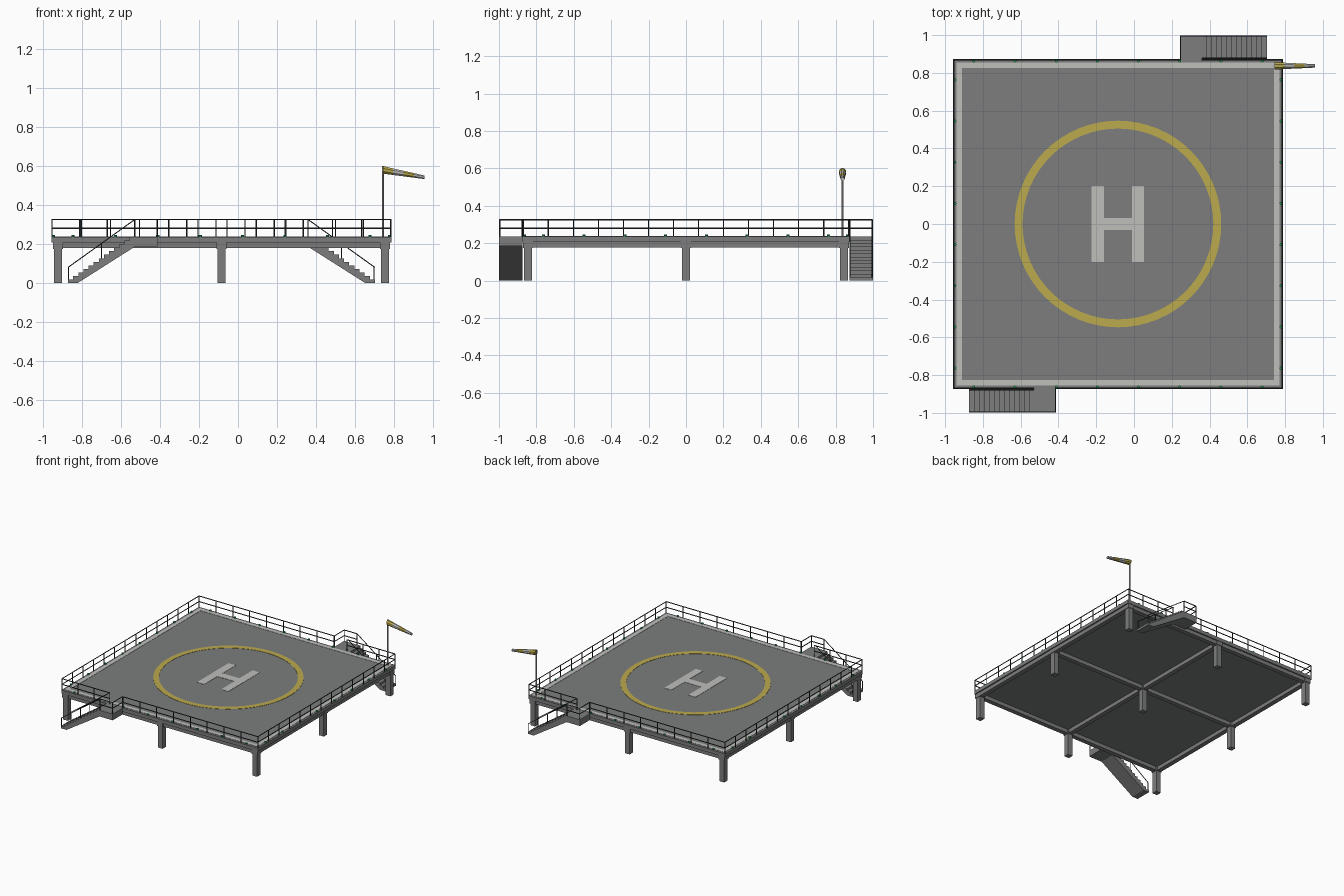
import bpy, bmesh, math
from mathutils import Vector

if "Cube" in bpy.data.objects:
    bpy.data.objects.remove(bpy.data.objects["Cube"])

CX = -0.085          # deck centre in x; parts are built around it
H = 0.873            # deck half size
TOP = 0.236          # deck surface height
RAIL = 0.326         # handrail height
R = 0.0035           # rail half thickness


def mat(name, r, g, b):
    m = bpy.data.materials.new(name)
    m.diffuse_color = (r, g, b, 1)
    m.use_nodes = True
    m.node_tree.nodes["Principled BSDF"].inputs["Base Color"].default_value = m.diffuse_color
    return m


GREY = mat("deck_grey", 0.20, 0.207, 0.203)
WHITE = mat("marking_white", 0.52, 0.53, 0.50)
YELLOW = mat("marking_yellow", 0.50, 0.40, 0.075)
DARK = mat("rail_dark", 0.035, 0.04, 0.04)
GREEN = mat("light_green", 0.02, 0.32, 0.09)
STEEL = mat("pole_grey", 0.42, 0.43, 0.42)


def finish(bm, name, mats, turn=0.0):
    bmesh.ops.recalc_face_normals(bm, faces=bm.faces[:])
    me = bpy.data.meshes.new(name)
    bm.to_mesh(me)
    bm.free()
    for m in mats:
        me.materials.append(m)
    ob = bpy.data.objects.new(name, me)
    ob.location.x = CX
    ob.rotation_euler.z = turn
    bpy.context.collection.objects.link(ob)
    return ob


def box(bm, x0, x1, y0, y1, z0, z1):
    vs = bmesh.ops.create_cube(bm, size=1)["verts"]
    for v in vs:
        v.co = Vector(((x0 + x1) / 2 + v.co.x * (x1 - x0),
                       (y0 + y1) / 2 + v.co.y * (y1 - y0),
                       (z0 + z1) / 2 + v.co.z * (z1 - z0)))


def rod(bm, a, b, r=R, n=6):
    a, b = Vector(a), Vector(b)
    d = b - a
    vs = bmesh.ops.create_cone(bm, cap_ends=True, segments=n, radius1=r,
                               radius2=r, depth=d.length)["verts"]
    q = Vector((0, 0, 1)).rotation_difference(d.normalized())
    for v in vs:
        v.co = q @ v.co + (a + b) / 2


def fence(bm, a, b, n):
    """Straight run of railing: n bays, top rail and mid rail."""
    a, b = Vector((*a, 0)), Vector((*b, 0))
    for z in (RAIL, (RAIL + TOP) / 2):
        rod(bm, a + Vector((0, 0, z)), b + Vector((0, 0, z)))
    for i in range(n + 1):
        p = a.lerp(b, i / n)
        rod(bm, (p.x, p.y, TOP - 0.005), (p.x, p.y, RAIL))


# Deck slab
bm = bmesh.new()
box(bm, -H, H, -H, H, 0.208, TOP)
finish(bm, "deck_slab", [GREY])

# Beams below the deck
bm = bmesh.new()
for c in (-0.845, 0, 0.845):
    box(bm, c - 0.018, c + 0.018, -0.863, 0.863, 0.178, 0.209)
    box(bm, -0.863, 0.863, c - 0.018, c + 0.018, 0.1785, 0.2085)
finish(bm, "deck_beams", [GREY])

# Columns with wider heads
bm = bmesh.new()
for x in (-0.84, 0, 0.84):
    for y in (-0.845, 0, 0.845):
        box(bm, x - 0.021, x + 0.021, y - 0.021, y + 0.021, 0, 0.2)
        box(bm, x - 0.026, x + 0.026, y - 0.026, y + 0.026, 0.175, 0.207)
finish(bm, "columns", [GREY])

# White border line
bm = bmesh.new()
o, i, z0, z1 = 0.856, 0.825, TOP - 0.002, TOP + 0.002
for s in (-1, 1):
    a, b = sorted((s * o, s * i))
    box(bm, a, b, -o, o, z0, z1)
    box(bm, -i, i, a, b, z0, z1)
finish(bm, "border_marking", [WHITE])

# Touchdown bars
bm = bmesh.new()
box(bm, -0.139, -0.075, -0.2, 0.2, z0, z1)
box(bm, 0.075, 0.139, -0.2, 0.2, z0, z1)
box(bm, -0.075, 0.075, -0.032, 0.032, z0, z1)
finish(bm, "touchdown_bars", [WHITE])

# Yellow landing ring
bm = bmesh.new()
N = 64
rings = []
for r, z in ((0.547, z0), (0.547, z1), (0.505, z1), (0.505, z0)):
    rings.append([bm.verts.new((r * math.cos(t * math.tau / N),
                                r * math.sin(t * math.tau / N), z))
                  for t in range(N)])
for k in range(4):
    p, q = rings[k], rings[(k + 1) % 4]
    for t in range(N):
        u = (t + 1) % N
        bm.faces.new((p[t], p[u], q[u], q[t]))
finish(bm, "landing_ring", [YELLOW])

# Green edge lights
bm = bmesh.new()
for k in range(8):
    t = (k - 3.5) * 0.218
    for s in (-0.863, 0.863):
        for x, y in ((t, s), (s, t)):
            rod(bm, (x, y, TOP - 0.002), (x, y, TOP + 0.01), 0.008, 8)
finish(bm, "edge_lights", [GREEN])

# Stairs, landing and railings: the back set is the front set turned round
XF, XL, XE = -0.788, -0.445, -0.328    # stair foot, landing start, landing end
YI, YO = -H, -0.999                    # inner and outer edge
STEPS = 13
E = H - R                              # railing line
for side, turn in (("front", 0.0), ("back", math.pi)):
    # Stair flight from a stepped profile
    bm = bmesh.new()
    run, rise = (XL - XF) / STEPS, TOP / STEPS
    prof = []
    for k in range(STEPS):
        prof += [(XF + k * run, k * rise), (XF + k * run, (k + 1) * rise)]
    prof += [(XL, TOP), (XL, TOP - 0.05), (XF + 0.05, 0)]
    f = bm.faces.new([bm.verts.new((x, YI, z)) for x, z in prof])
    ext = bmesh.ops.extrude_face_region(bm, geom=[f])["geom"]
    for v in ext:
        if isinstance(v, bmesh.types.BMVert):
            v.co.y = YO
    finish(bm, side + "_stairs", [GREY], turn)

    # Landing plate
    bm = bmesh.new()
    box(bm, XL, XE, YO, YI, TOP - 0.05, TOP)
    finish(bm, side + "_landing", [GREY], turn)

    # Deck railing along this edge (open at the landing) and one side
    bm = bmesh.new()
    fence(bm, (-E, -E), (XL, -E), 3)
    fence(bm, (XE, -E), (E, -E), 8)
    fence(bm, (E, -E), (E, E), 13)
    finish(bm, side + "_deck_railing", [DARK], turn)

    # Landing railing
    bm = bmesh.new()
    yo = YO + R
    fence(bm, (XL, yo), (XE - R, yo), 1)
    fence(bm, (XE - R, yo), (XE - R, -E), 1)
    finish(bm, side + "_landing_railing", [DARK], turn)

    # Sloping stair handrails
    bm = bmesh.new()
    for y in (yo, -E - 0.008):
        foot, head = Vector((XF, y, 0.08)), Vector((XL, y, RAIL))
        rod(bm, foot, head, 0.003)
        for t in (0.01, 0.5):
            p = foot.lerp(head, t)
            rod(bm, (p.x, y, max(0, p.z - 0.092)), p, 0.003)
    finish(bm, side + "_stair_handrails", [DARK], turn)

# Windsock pole
PX, PY = 0.829, 0.837
bm = bmesh.new()
rod(bm, (PX, PY, TOP - 0.005), (PX, PY, 0.602), 0.0055, 8)
finish(bm, "windsock_pole", [STEEL])

# Tapered, striped windsock
bm = bmesh.new()
loops = []
for k in range(5):
    t = k / 4
    x, z, r = PX + 0.213 * t, 0.581 - 0.038 * t, 0.021 - 0.011 * t
    loops.append([bm.verts.new((x, PY + r * math.cos((j + .5) * math.tau / 8),
                                z + r * math.sin((j + .5) * math.tau / 8)))
                  for j in range(8)])
for k in range(4):
    for j in range(8):
        n = (j + 1) % 8
        f = bm.faces.new((loops[k][j], loops[k][n],
                          loops[k + 1][n], loops[k + 1][j]))
        f.material_index = k % 2
bm.faces.new(loops[0])
bm.faces.new(loops[4]).material_index = 1
finish(bm, "windsock", [YELLOW, WHITE])
